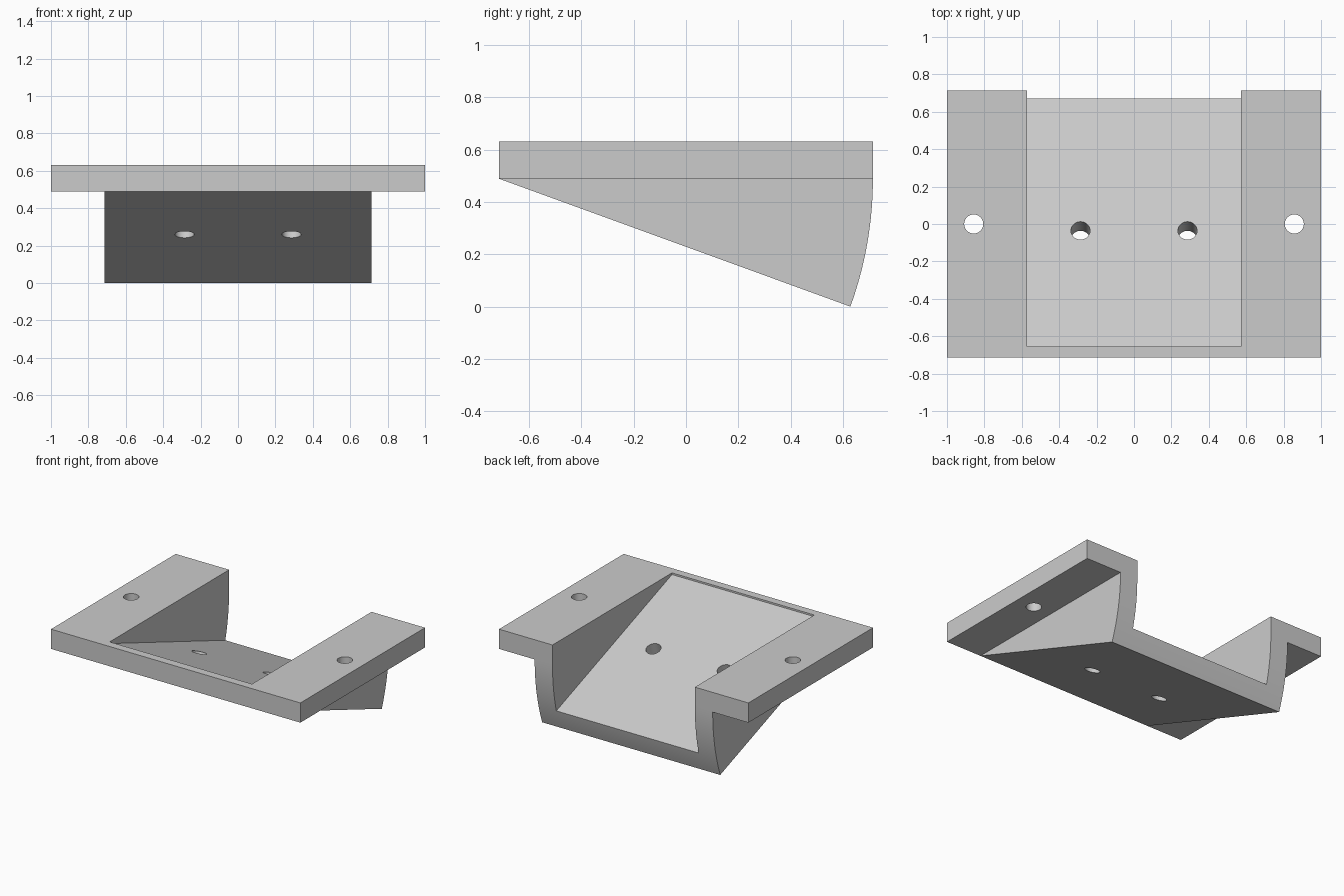
import bpy
import bmesh
from math import sin, cos, tan, radians
from mathutils import Matrix

if "Cube" in bpy.data.objects:
    bpy.data.objects.remove(bpy.data.objects["Cube"], do_unlink=True)

TILT = radians(20)
HALF = 0.714                 # half depth, also half width of the trough
WALL = 0.143
HINGE_Z = 2 * HALF * sin(TILT)
TOP = HINGE_Z + WALL
HOLE_R = 0.051
ARC_STEPS = 16

grey = bpy.data.materials.new("light grey")
grey.use_nodes = True
colour = (0.6, 0.6, 0.6, 1)
grey.diffuse_color = colour
grey.node_tree.nodes["Principled BSDF"].inputs["Base Color"].default_value = colour


def finish(name, bm):
    bmesh.ops.recalc_face_normals(bm, faces=bm.faces)
    mesh = bpy.data.meshes.new(name)
    bm.to_mesh(mesh)
    bm.free()
    mesh.materials.append(grey)
    obj = bpy.data.objects.new(name, mesh)
    bpy.context.collection.objects.link(obj)
    return obj


def prism(name, profile, x0, x1):
    """Extrude a (y, z) profile from x0 to x1."""
    bm = bmesh.new()
    face = bm.faces.new([bm.verts.new((x0, y, z)) for y, z in profile])
    new = bmesh.ops.extrude_face_region(bm, geom=[face])["geom"]
    verts = [v for v in new if isinstance(v, bmesh.types.BMVert)]
    bmesh.ops.translate(bm, verts=verts, vec=(x1 - x0, 0, 0))
    return finish(name, bm)


def drill(x, y, z, tilt):
    bm = bmesh.new()
    place = Matrix.Translation((x, y, z)) @ Matrix.Rotation(-tilt, 4, "X")
    bmesh.ops.create_cone(bm, cap_ends=True, segments=48, radius1=HOLE_R,
                          radius2=HOLE_R, depth=0.4, matrix=place)
    return finish("drill_cutter", bm)


# Solid block: flat plate above a wedge whose back follows an arc about the front edge
arc = []
for i in range(ARC_STEPS + 1):
    a = TILT * i / ARC_STEPS
    arc.append((-HALF + 2 * HALF * cos(a), HINGE_Z - 2 * HALF * sin(a)))
bracket = prism("angled_bracket", [(-HALF, HINGE_Z), (-HALF, TOP), (HALF, TOP)] + arc, -1, 1)


def floor_z(y):
    return HINGE_Z - (y + HALF) * tan(TILT) + WALL / cos(TILT)


# Sloped trough between the side walls
front = -0.655
cutters = [prism("trough_cutter",
                 [(front, floor_z(front)), (front, 1), (1, 1), (1, floor_z(1))],
                 -HALF + WALL, HALF - WALL)]

# Mid-slope position of the tilted holes
slope = 0.67
hole_y = -HALF + slope * cos(TILT) + WALL / 2 * sin(TILT)
hole_z = HINGE_Z - slope * sin(TILT) + WALL / 2 * cos(TILT)

for side in (-1, 1):
    # Space under each mounting flange
    box = [(-1, -0.3), (-1, HINGE_Z), (1, HINGE_Z), (1, -0.3)]
    cutters.append(prism("flange_cutter", box, *sorted((side * HALF, side * 1.2))))
    # Flange screw hole and floor screw hole
    cutters.append(drill(side * (1 - WALL), 0, TOP - WALL / 2, 0))
    cutters.append(drill(side * 2 * WALL, hole_y, hole_z, TILT))

bpy.ops.object.select_all(action="DESELECT")
bpy.context.view_layer.objects.active = bracket
bracket.select_set(True)
for cutter in cutters:
    cutter.hide_render = True
    mod = bracket.modifiers.new("cut", "BOOLEAN")
    mod.operation = "DIFFERENCE"
    mod.solver = "EXACT"
    mod.object = cutter
    bpy.ops.object.modifier_apply(modifier=mod.name)
    bpy.data.objects.remove(cutter, do_unlink=True)

bpy.ops.object.shade_smooth_by_angle(angle=radians(15))
